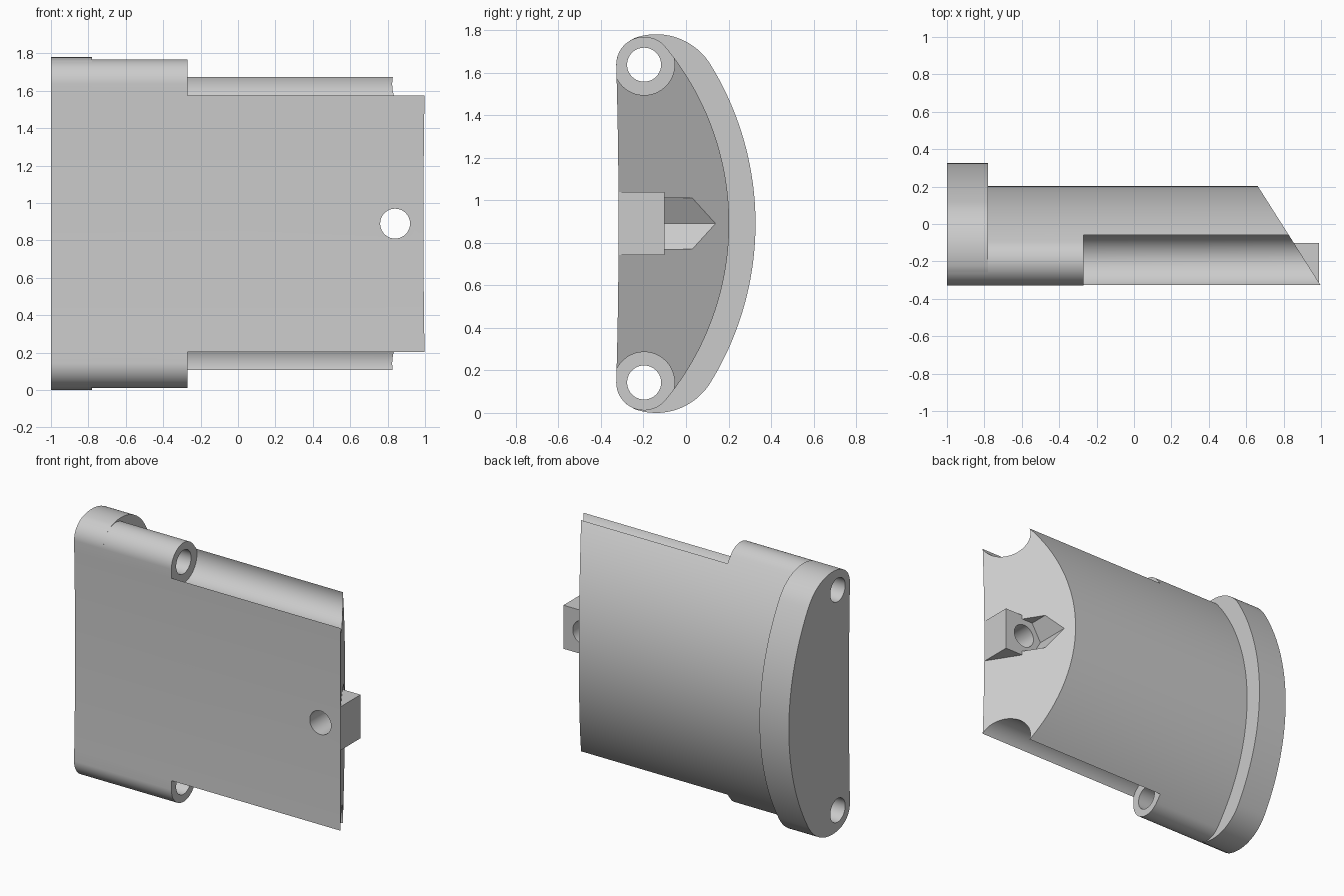
import bpy, bmesh, math
from mathutils import Matrix, Vector

if "Cube" in bpy.data.objects:
    bpy.data.objects.remove(bpy.data.objects["Cube"], do_unlink=True)

MID = 0.89                      # height of the symmetry plane
PIN_Y, PIN_Z, PIN_R = -0.197, 0.747, 0.131
BACK_Y = -1.1                   # centre of the large back curve

grey = bpy.data.materials.new("light_grey")
grey.use_nodes = True
grey.diffuse_color = (0.6, 0.6, 0.6, 1)
grey.node_tree.nodes["Principled BSDF"].inputs["Base Color"].default_value = (0.6, 0.6, 0.6, 1)


def make(name, bm):
    bmesh.ops.recalc_face_normals(bm, faces=bm.faces)
    mesh = bpy.data.meshes.new(name)
    bm.to_mesh(mesh)
    bm.free()
    mesh.materials.append(grey)
    ob = bpy.data.objects.new(name, mesh)
    bpy.context.collection.objects.link(ob)
    return ob


def arc(cy, cz, r, a, b, n):
    return [(cy + r * math.cos(a + (b - a) * i / n), cz + r * math.sin(a + (b - a) * i / n))
            for i in range(n + 1)]


def front_curve(n=10):
    # slightly hollow front, running from the pin boss to the middle
    return [(-0.317 - 0.011 * (1 - i / n) ** 2, PIN_Z * (1 - i / n)) for i in range(1, n + 1)]


def prism(name, half, x_start, x_end):
    """Mirror a half outline about MID and extrude it; x_end depends on y."""
    outline = half + [(y, -z) for y, z in reversed(half[1:-1])]
    bm = bmesh.new()
    near = [bm.verts.new((x_start, y, MID + z)) for y, z in outline]
    far = [bm.verts.new((x_end(y), y, MID + z)) for y, z in outline]
    bm.faces.new(near)
    bm.faces.new(far)
    for i in range(len(near)):
        j = (i + 1) % len(near)
        bm.faces.new((near[i], near[j], far[j], far[i]))
    return make(name, bm)


def rod(name, start, end, r, sides, spin=0):
    start, end = Vector(start), Vector(end)
    d = end - start
    turn = d.to_track_quat('Z', 'Y').to_matrix().to_4x4()
    bm = bmesh.new()
    bmesh.ops.create_cone(bm, cap_ends=True, segments=sides, radius1=r, radius2=r, depth=d.length,
                          matrix=Matrix.Translation((start + end) / 2) @ turn @ Matrix.Rotation(spin, 4, 'Z'))
    return make(name, bm)


def combine(ob, other, operation):
    mod = ob.modifiers.new(operation, 'BOOLEAN')
    mod.object, mod.operation, mod.solver = other, operation, 'EXACT'
    bpy.context.view_layer.objects.active = ob
    bpy.ops.object.modifier_apply(modifier=mod.name)


def cut(ob, cutter):
    combine(ob, cutter, 'DIFFERENCE')
    bpy.data.objects.remove(cutter, do_unlink=True)


# Main body: curved back, round bosses, slanted end
lean = math.atan2(PIN_Z, PIN_Y - BACK_Y)
back_r = math.hypot(PIN_Z, PIN_Y - BACK_Y) + PIN_R
body_half = (arc(BACK_Y, 0, back_r, 0, lean, 32)
             + arc(PIN_Y, PIN_Z, PIN_R, lean, math.pi, 24)[1:] + front_curve())
body = prism("body", body_half, -0.78, lambda y: 0.66 + (0.205 - y) * 0.635)

# End flange: larger back curve blended into the bosses
cy, cz, cr = -0.14, 0.59, 0.3
a_big = math.atan2(cz, cy - BACK_Y)
a_pin = math.atan2(PIN_Z - cz, PIN_Y - cy)
flange_half = (arc(BACK_Y, 0, math.hypot(cz, cy - BACK_Y) + cr, 0, a_big, 28)
               + arc(cy, cz, cr, a_big, a_pin, 20)[1:]
               + arc(PIN_Y, PIN_Z, PIN_R, a_pin, math.pi, 14)[1:] + front_curve())
flange = prism("end_flange", flange_half, -1.0, lambda y: -0.78)

# Fastener block standing out of the slanted end
bm = bmesh.new()
bmesh.ops.create_cube(bm, size=1, matrix=Matrix.Translation((0.795, -0.209, MID))
                      @ Matrix.Diagonal((0.39, 0.216, 0.295, 1)))
block = make("fastener_block", bm)
combine(body, block, 'UNION')
bpy.data.objects.remove(block, do_unlink=True)

# Pin holes and long round notches at both edges
for side in (1, -1):
    z = MID + side * PIN_Z
    cut(body, rod("notch", (-0.27, PIN_Y, z), (1.3, PIN_Y, z), 0.143, 64))
    for part in (body, flange):
        cut(part, rod("pin_hole", (-1.2, PIN_Y, z), (0.1, PIN_Y, z), 0.08, 40))

# Screw hole through the front with a six-sided nut pocket behind it
cut(body, rod("screw_hole", (0.84, -0.5, MID), (0.84, 0.4, MID), 0.08, 40))
pocket = rod("nut_pocket", (0.84, -0.101, MID), (0.84, 0.4, MID), 0.138, 6)
# turn the pocket so that a corner points along x
corner = max(v.co.x for v in pocket.data.vertices)
if corner < 0.84 + 0.13:
    bpy.data.objects.remove(pocket, do_unlink=True)
    pocket = rod("nut_pocket", (0.84, -0.101, MID), (0.84, 0.4, MID), 0.138, 6, math.pi / 6)
cut(body, pocket)

# Smooth curves, sharp edges
bpy.ops.object.select_all(action='DESELECT')
for part in (body, flange):
    part.select_set(True)
bpy.context.view_layer.objects.active = body
bpy.ops.object.shade_smooth_by_angle(angle=math.radians(30))
